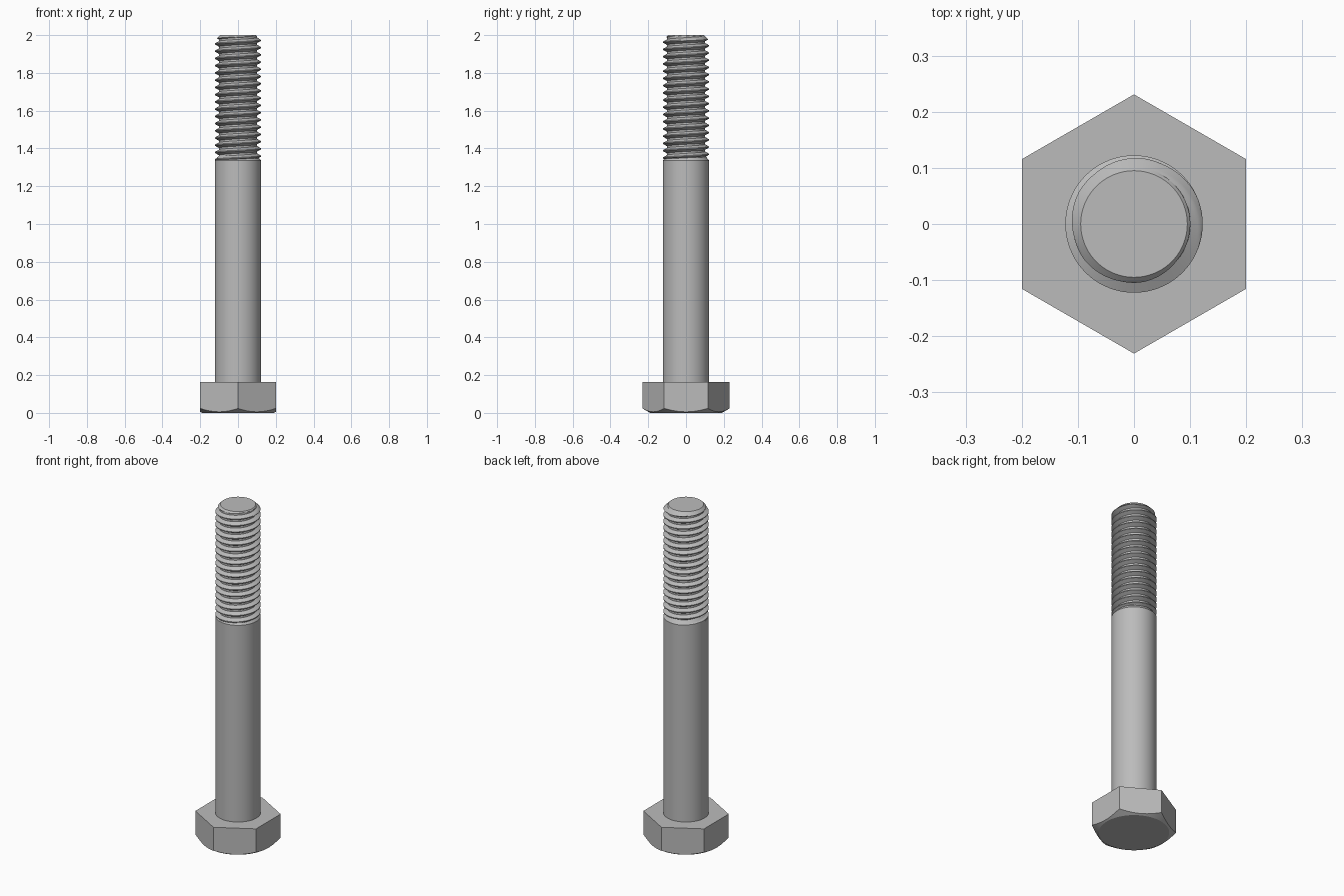
import bpy, bmesh, math

cube = bpy.data.objects.get("Cube")
if cube:
    bpy.data.objects.remove(cube, do_unlink=True)

HEAD_H, FLAT, LENGTH = 0.163, 0.2, 2.0
RADIUS, ROOT, PITCH = 0.1225, 0.1005, 0.0383
THREAD_Z, TIP_R = 1.335, 0.095
SEGS = 72

steel = bpy.data.materials.new("steel grey")
steel.use_nodes = True
grey = (0.5, 0.5, 0.5, 1)
steel.diffuse_color = grey
steel.node_tree.nodes["Principled BSDF"].inputs["Base Color"].default_value = grey


def finish(name, bm):
    bmesh.ops.recalc_face_normals(bm, faces=bm.faces)
    mesh = bpy.data.meshes.new(name)
    bm.to_mesh(mesh)
    bm.free()
    mesh.materials.append(steel)
    obj = bpy.data.objects.new(name, mesh)
    bpy.context.collection.objects.link(obj)
    bpy.ops.object.select_all(action="DESELECT")
    obj.select_set(True)
    bpy.context.view_layer.objects.active = obj
    bpy.ops.object.shade_smooth_by_angle(angle=math.radians(25))


def polar(r, a, z):
    return (r * math.cos(a), r * math.sin(a), z)


# Hexagonal head, its lower corners cut by a 30 degree cone
bm = bmesh.new()
rings = [[], [], []]
chamfer_r = 0.19
for i in range(SEGS):
    a = 2 * math.pi * i / SEGS
    off = (a + math.pi / 6) % (math.pi / 3) - math.pi / 6
    r = FLAT / math.cos(off)
    cut = (r - chamfer_r) * math.tan(math.pi / 6)
    for ring, rad, z in zip(rings, (chamfer_r, r, r), (0, cut, HEAD_H)):
        ring.append(bm.verts.new(polar(rad, a, z)))
for low, high in zip(rings, rings[1:]):
    for i in range(SEGS):
        j = (i + 1) % SEGS
        bm.faces.new((low[i], low[j], high[j], high[i]))
bm.faces.new(rings[0])
bm.faces.new(rings[2])
finish("hex_head", bm)

# Plain shank
bm = bmesh.new()
bmesh.ops.create_cone(bm, cap_ends=True, segments=SEGS, radius1=RADIUS,
                      radius2=RADIUS, depth=THREAD_Z - HEAD_H)
bmesh.ops.translate(bm, verts=bm.verts, vec=(0, 0, (THREAD_Z + HEAD_H) / 2))
finish("shank", bm)


# Right-handed thread: flat crest, sloping flanks, flat root
def thread_radius(z, a):
    phase = (z / PITCH - a / (2 * math.pi)) % 1
    dist = abs(phase - 0.5)
    slope = min(max((dist - 1 / 16) / (5 / 16), 0), 1)
    r = RADIUS + (ROOT - RADIUS) * slope
    r = max(r, RADIUS - (z - THREAD_Z) * 0.8)      # run-out into the shank
    return min(r, TIP_R + (LENGTH - z) * 1.0)      # chamfered tip


STEPS = 16
first = int(THREAD_Z / PITCH) - 2
last = int(LENGTH / PITCH) + 2
bm = bmesh.new()
columns = []
for i in range(SEGS + 1):
    a = 2 * math.pi * i / SEGS
    column = []
    for k in range(first * STEPS, last * STEPS):
        z = (k / STEPS + i / SEGS) * PITCH
        z = min(max(z, THREAD_Z), LENGTH)
        column.append(bm.verts.new(polar(thread_radius(z, a), a, z)))
    columns.append(column)
for c, d in zip(columns, columns[1:]):
    for k in range(len(c) - 1):
        bm.faces.new((c[k], d[k], d[k + 1], c[k + 1]))
bmesh.ops.remove_doubles(bm, verts=bm.verts, dist=0.00005)
rim = [e for e in bm.edges
       if e.is_boundary and all(v.co.z > LENGTH - 0.0005 for v in e.verts)]
bmesh.ops.edgeloop_fill(bm, edges=rim)
finish("thread", bm)
